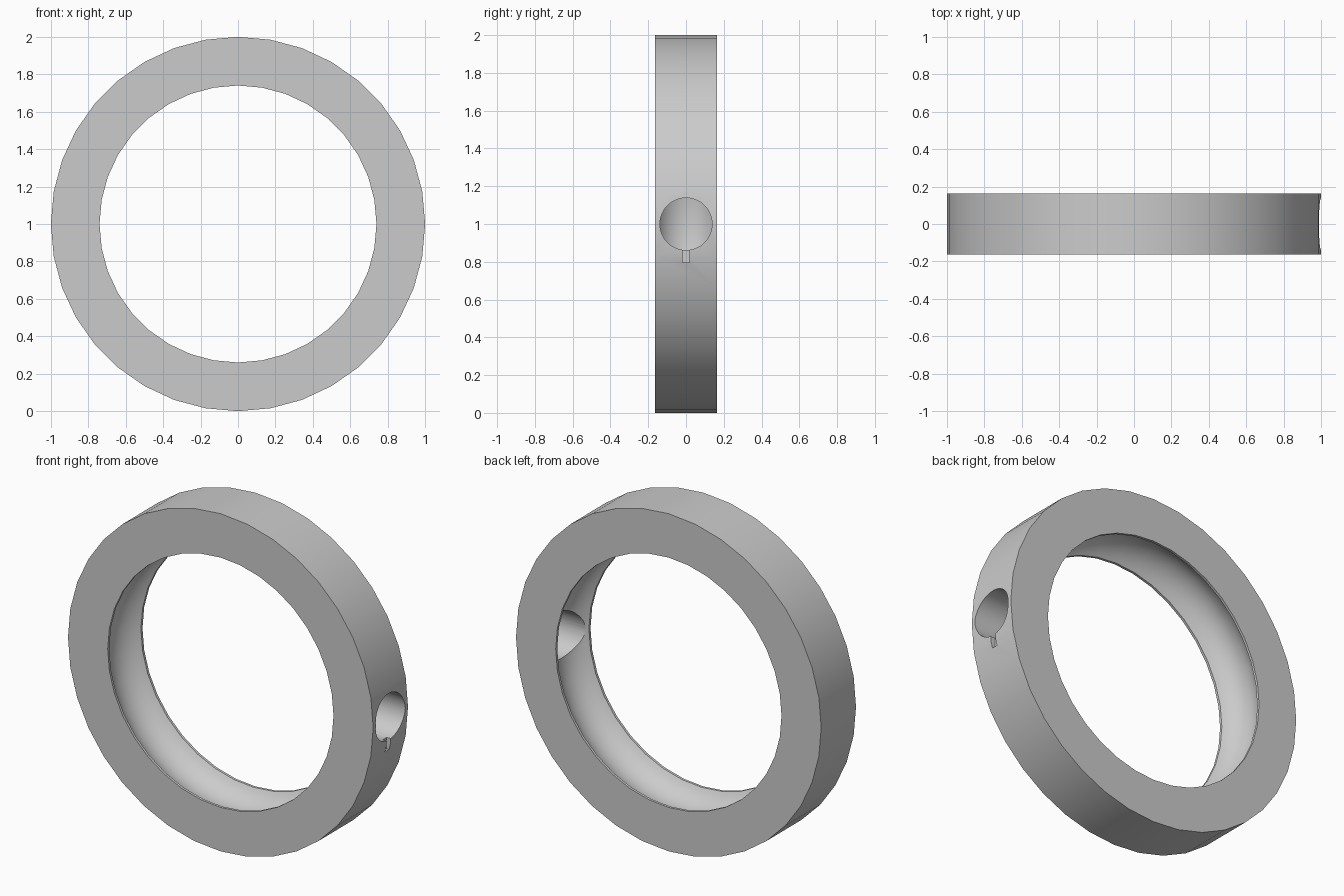
import bpy, bmesh
from math import pi, sin, cos, asin, radians
from mathutils import Matrix, Vector

cube = bpy.data.objects.get("Cube")
if cube:
    bpy.data.objects.remove(cube, do_unlink=True)

OUTER, INNER, HALF = 1.0, 0.74, 0.163
GROOVE_HALF, GROOVE_DEPTH = 0.148, 0.09
SEGMENTS, ARC = 36, 16

grey = bpy.data.materials.new("plain_grey")
grey.use_nodes = True
grey.diffuse_color = (0.6, 0.6, 0.6, 1)
grey.node_tree.nodes["Principled BSDF"].inputs["Base Color"].default_value = (0.6, 0.6, 0.6, 1)


def add_object(name, bm):
    bmesh.ops.recalc_face_normals(bm, faces=bm.faces)
    mesh = bpy.data.meshes.new(name)
    bm.to_mesh(mesh)
    bm.free()
    mesh.materials.append(grey)
    obj = bpy.data.objects.new(name, mesh)
    bpy.context.collection.objects.link(obj)
    return obj


# Ring section: square outside, shallow round groove inside (radius, y)
section = [(INNER, -HALF), (OUTER, -HALF), (OUTER, HALF), (INNER, HALF)]
arc_radius = (GROOVE_HALF ** 2 + GROOVE_DEPTH ** 2) / (2 * GROOVE_DEPTH)
arc_centre = INNER + GROOVE_DEPTH - arc_radius
arc_half = asin(GROOVE_HALF / arc_radius)
for i in range(ARC + 1):
    a = arc_half * (1 - 2 * i / ARC)
    section.append((arc_centre + arc_radius * cos(a), arc_radius * sin(a)))

# Race ring: the section swept around the y axis
bm = bmesh.new()
loops = []
for s in range(SEGMENTS):
    t = 2 * pi * s / SEGMENTS
    loops.append([bm.verts.new((r * cos(t), y, 1 + r * sin(t))) for r, y in section])
for s in range(SEGMENTS):
    a, b = loops[s], loops[(s + 1) % SEGMENTS]
    for i in range(len(section)):
        j = (i + 1) % len(section)
        bm.faces.new((a[i], a[j], b[j], b[i]))
ring = add_object("race_ring", bm)

# Round filling hole through the left wall
bm = bmesh.new()
bmesh.ops.create_cone(bm, cap_ends=True, segments=48, radius1=0.138, radius2=0.138, depth=0.8,
                      matrix=Matrix.Translation((0.8, 0, 1)) @ Matrix.Rotation(pi / 2, 4, "Y"))
hole = add_object("hole_cutter", bm)

# Shallow notch under the hole
bm = bmesh.new()
bmesh.ops.create_cube(bm, size=1, matrix=Matrix.Translation((1.01, 0, 0.845))
                      @ Matrix.Diagonal(Vector((0.1, 0.037, 0.1, 1))))
notch = add_object("notch_cutter", bm)

bpy.context.view_layer.objects.active = ring
ring.select_set(True)
for cutter in (hole, notch):
    cutter.hide_render = True
    cut = ring.modifiers.new(cutter.name, "BOOLEAN")
    cut.operation = "DIFFERENCE"
    cut.solver = "EXACT"
    cut.object = cutter
    bpy.ops.object.modifier_apply(modifier=cut.name)
    bpy.data.objects.remove(cutter, do_unlink=True)

# Smooth curved walls, crisp rims
bpy.ops.object.select_all(action="DESELECT")
ring.select_set(True)
bpy.ops.object.shade_smooth_by_angle(angle=radians(30))
